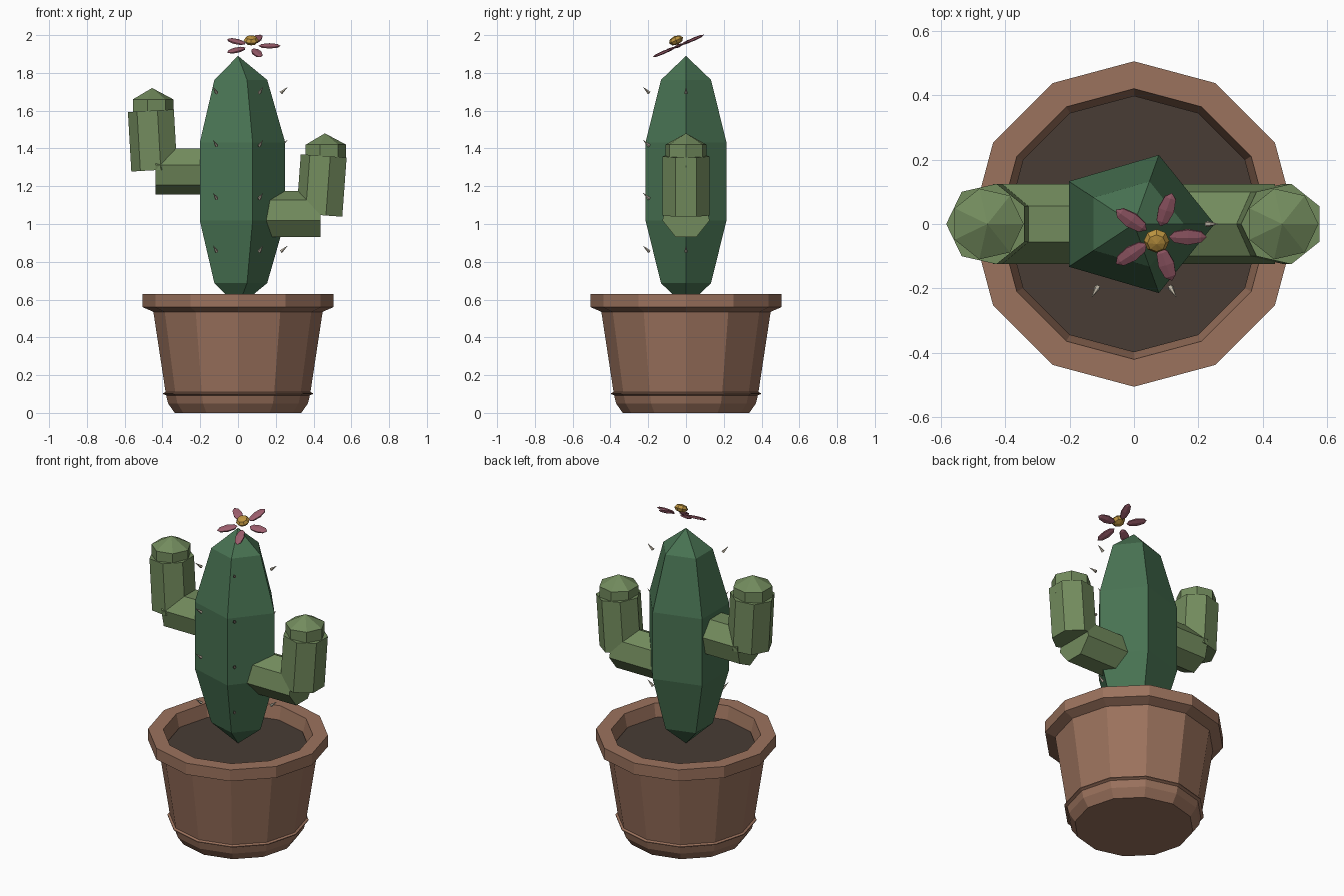
import bpy
from math import sin, cos, pi, radians
from mathutils import Matrix, Vector

if "Cube" in bpy.data.objects:
    bpy.data.objects.remove(bpy.data.objects["Cube"])


def material(name, color):
    m = bpy.data.materials.new(name)
    m.diffuse_color = (*color, 1)
    m.use_nodes = True
    m.node_tree.nodes["Principled BSDF"].inputs["Base Color"].default_value = m.diffuse_color
    return m


CLAY = material("clay", (0.33, 0.17, 0.11))
SOIL = material("soil", (0.065, 0.045, 0.035))
BODY = material("dark_green", (0.065, 0.17, 0.085))
ARM = material("light_green", (0.17, 0.26, 0.11))
PETAL = material("pink", (0.33, 0.11, 0.15))
POLLEN = material("yellow", (0.50, 0.29, 0.05))
SPINE = material("pale", (0.50, 0.45, 0.36))


def lathe(name, profile, sides, mat, matrix=Matrix()):
    """Revolve (radius, z) points, bottom to top, first side vertex on +x."""
    verts, rings, faces = [], [], []
    for r, z in profile:
        n = 1 if r == 0 else sides
        rings.append([len(verts) + i for i in range(n)])
        verts += [(r * cos(2 * pi * i / sides), r * sin(2 * pi * i / sides), z) for i in range(n)]
    for a, b in zip(rings, rings[1:]):
        for i in range(sides):
            j = (i + 1) % sides
            quad = [a[i % len(a)], a[j % len(a)], b[j % len(b)], b[i % len(b)]]
            faces.append(list(dict.fromkeys(quad)))
    if len(rings[0]) > 1:
        faces.append(rings[0][::-1])
    if len(rings[-1]) > 1:
        faces.append(rings[-1])
    mesh = bpy.data.meshes.new(name)
    mesh.from_pydata([matrix @ Vector(v) for v in verts], [], faces)
    mesh.materials.append(mat)
    ob = bpy.data.objects.new(name, mesh)
    bpy.context.collection.objects.link(ob)
    return ob


def sphere(name, sides, rings, mat, matrix):
    prof = [(sin(pi * k / rings) if 0 < k < rings else 0, -cos(pi * k / rings))
            for k in range(rings + 1)]
    return lathe(name, prof, sides, mat, matrix)


def place(loc, scale):
    return Matrix.Translation(loc) @ Matrix.Diagonal((*scale, 1))


def tube(name, a, b, r, corner, mat):
    """Seven-sided tube from a to b with one corner facing the given direction."""
    a, b = Vector(a), Vector(b)
    z = (b - a).normalized()
    y = z.cross(Vector(corner)).normalized()
    x = y.cross(z)
    rot = Matrix((x, y, z)).transposed().to_4x4()
    return lathe(name, [(r, 0), (r, (b - a).length)], 7, mat, Matrix.Translation(a) @ rot)


# Pot with rim, foot band and soil
lathe("pot", [(0.335, 0), (0.37, 0.05), (0.382, 0.10), (0.448, 0.535), (0.505, 0.56),
              (0.505, 0.63), (0.42, 0.63), (0.402, 0.545), (0.395, 0.50)], 12, CLAY)
lathe("pot_band", [(0.375, 0.09), (0.396, 0.10), (0.396, 0.105), (0.38, 0.113)], 12, CLAY)
lathe("soil", [(0.39, 0.505), (0.398, 0.552)], 12, SOIL)

# Main stem
sphere("stem", 5, 5, BODY, place((0, 0, 1.225), (0.263, 0.237, 0.665)))

# Arms: horizontal part, upright part and rounded tip
for side, s, z, top_x, top_z in (("right", 1, 1.047, 0.46, 1.36),
                                 ("left", -1, 1.285, -0.455, 1.60)):
    elbow = (s * 0.437, 0, z)
    tube(side + "_arm_base", (s * 0.08, 0, z), elbow, 0.128, (0, 0, s), ARM)
    tube(side + "_arm_upright", elbow, (top_x, 0, top_z), 0.128, (-1, 0, 0), ARM)
    sphere(side + "_arm_tip", 7, 3, ARM, place((top_x, 0, top_z), (0.13, 0.13, 0.12)))

# Spines in three columns, pointing out and up
for row, z in enumerate((0.87, 1.15, 1.43, 1.71)):
    for col, angle in enumerate((0, -60, -120)):
        m = (Matrix.Rotation(radians(angle), 4, 'Z') @ Matrix.Translation((0.245, 0, z))
             @ Matrix.Rotation(radians(50), 4, 'Y'))
        lathe(f"spine_{row}_{col}", [(0.010, -0.025), (0, 0.025)], 5, SPINE, m)

# Flower tilted toward the front
flower = Matrix.Translation((0.07, -0.04, 1.943)) @ Matrix.Rotation(radians(23.5), 4, 'X')
for i in range(5):
    m = (flower @ Matrix.Rotation(2 * pi * i / 5, 4, 'Z') @ Matrix.Translation((0.097, 0, 0))
         @ Matrix.Rotation(pi / 2, 4, 'Y') @ Matrix.Diagonal((0.009, 0.029, 0.059, 1)))
    sphere(f"petal_{i}", 6, 4, PETAL, m)
sphere("flower_center", 8, 4, POLLEN, flower @ place((0, 0, 0.032), (0.04, 0.04, 0.024)))
